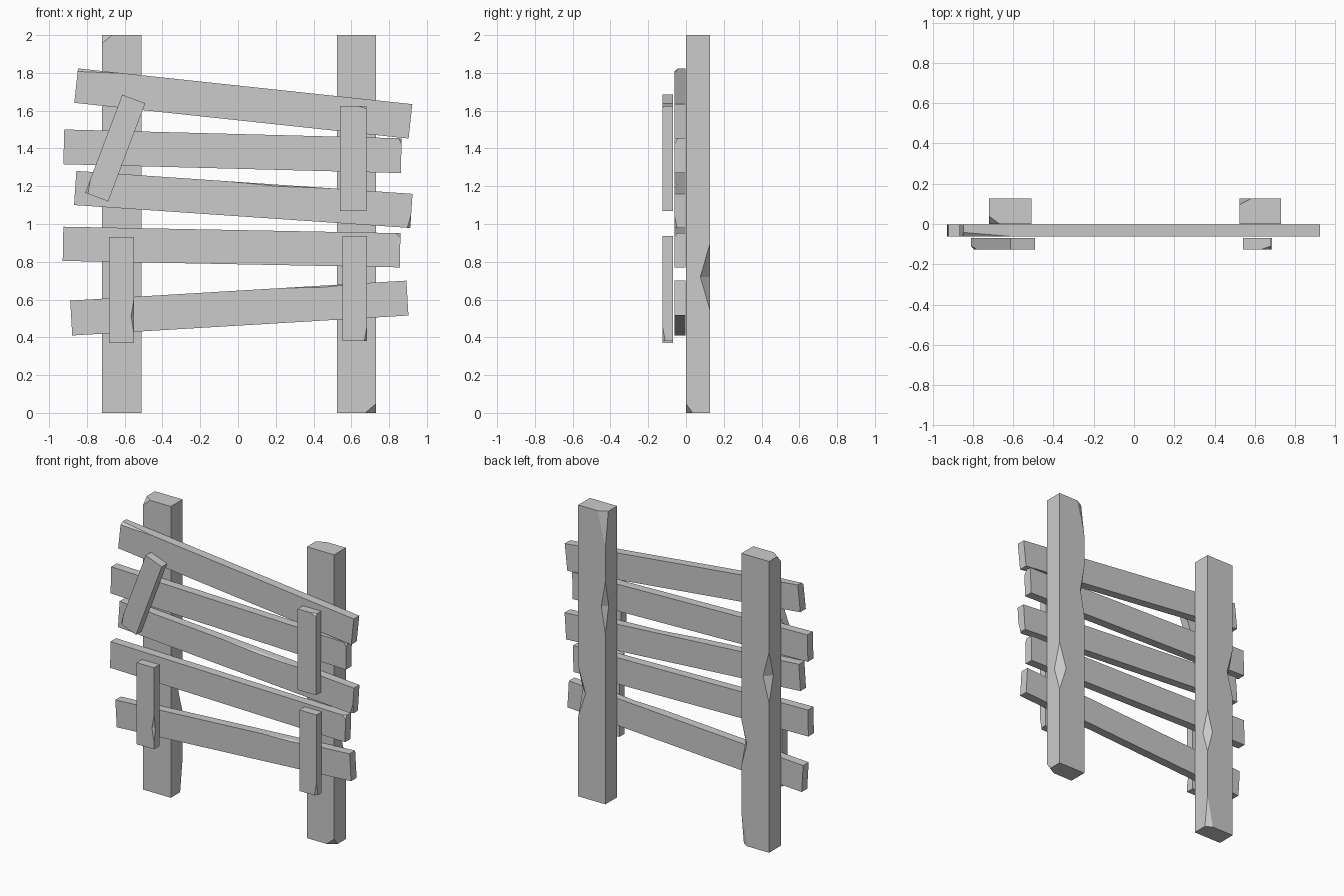
import bpy, bmesh, math
from mathutils import Vector

if "Cube" in bpy.data.objects:
    bpy.data.objects.remove(bpy.data.objects["Cube"])


def mesh_object(name, bm):
    bmesh.ops.recalc_face_normals(bm, faces=bm.faces)
    me = bpy.data.meshes.new(name)
    bm.to_mesh(me)
    bm.free()
    ob = bpy.data.objects.new(name, me)
    bpy.context.collection.objects.link(ob)
    return ob


def board(name, centre, size, angle=0, chips=()):
    """Box with wood chips hewn out. Each chip: corner position in units of
    half size, then the reach of the cut along x, y, z."""
    bm = bmesh.new()
    bmesh.ops.create_cube(bm, size=1)
    bmesh.ops.scale(bm, vec=size, verts=bm.verts)
    ob = mesh_object(name, bm)
    half = Vector(size) / 2
    cutters = []
    for pos, reach in chips:
        # diamond cutter, nudged outward from the edge
        at = Vector(p * (h + (0.002 if abs(p) == 1 else 0)) for p, h in zip(pos, half))
        bm = bmesh.new()
        for axis in range(3):
            for s in (-1, 1):
                v = at.copy()
                v[axis] += s * reach[axis]
                bm.verts.new(v)
        bmesh.ops.convex_hull(bm, input=bm.verts)
        cut = mesh_object("cutter", bm)
        cut.hide_render = True
        mod = ob.modifiers.new("chip", 'BOOLEAN')
        mod.operation = 'DIFFERENCE'
        mod.solver = 'EXACT'
        mod.object = cut
        cutters.append(cut)
    # bake the cuts and drop the cutters
    bpy.context.view_layer.update()
    dg = bpy.context.evaluated_depsgraph_get()
    ob.data = bpy.data.meshes.new_from_object(ob.evaluated_get(dg))
    ob.modifiers.clear()
    for c in cutters:
        bpy.data.objects.remove(c)
    ob.location = centre
    ob.rotation_euler.y = math.radians(angle)
    return ob


# Upright posts
board("left_post", (-0.615, 0.0635, 1), (0.21, 0.127, 2), 0, [
    ((1, 1, -0.3), (0.045, 0.05, 0.17)),
    ((-1, 1, 0.2), (0.05, 0.05, 0.19)),
    ((-1, -1, 1), (0.06, 0.045, 0.05)),
    ((1, 1, -1), (0.05, 0.03, 0.25)),
])
board("right_post", (0.627, 0.0635, 1), (0.207, 0.127, 2), 0, [
    ((1, 1, -0.28), (0.06, 0.055, 0.19)),
    ((-1, 1, 0.35), (0.035, 0.04, 0.2)),
    ((-1, 1, 1), (0.065, 0.035, 0.26)),
    ((1, -1, -1), (0.065, 0.04, 0.055)),
])

# Crooked cross planks: centre x, centre z, length, height, angle, chips
planks = [
    (0.028, 1.638, 1.78, 0.183, 6.1, [((-1, -1, 1), (0.3, 0.025, 0.02))]),
    (-0.029, 1.385, 1.787, 0.184, 1.5, [((1, -1, 1), (0.02, 0.025, 0.04))]),
    (0.028, 1.13, 1.784, 0.181, 3.9, [((1, -1, -1), (0.02, 0.02, 0.09)),
                                      ((0.2, -1, 1), (0.4, 0.02, 0.012))]),
    (-0.034, 0.878, 1.785, 0.181, 1.1, [((1, -1, 1), (0.03, 0.02, 0.03))]),
    (0.007, 0.555, 1.783, 0.185, -3.4, [((0.5, -1, 1), (0.3, 0.02, 0.012))]),
]
for i, (x, z, length, height, angle, chips) in enumerate(planks, 1):
    board(f"plank_{i}", (x, -0.032, z), (length, 0.06, height), angle, chips)

# Short battens nailed over the planks
battens = [
    ("upper_left", -0.65, 1.402, 0.13, 0.555, 20.7, [((-1, -1, -1), (0.02, 0.02, 0.1))]),
    ("upper_right", 0.61, 1.348, 0.138, 0.556, 0, [((1, -1, 1), (0.06, 0.02, 0.02))]),
    ("lower_left", -0.616, 0.65, 0.132, 0.56, 0, [((1, -1, -0.5), (0.02, 0.02, 0.12))]),
    ("lower_right", 0.619, 0.658, 0.13, 0.556, 0, [((1, -1, -1), (0.02, 0.02, 0.11))]),
]
for name, x, z, width, height, angle, chips in battens:
    board(f"{name}_batten", (x, -0.097, z), (width, 0.057, height), angle, chips)
